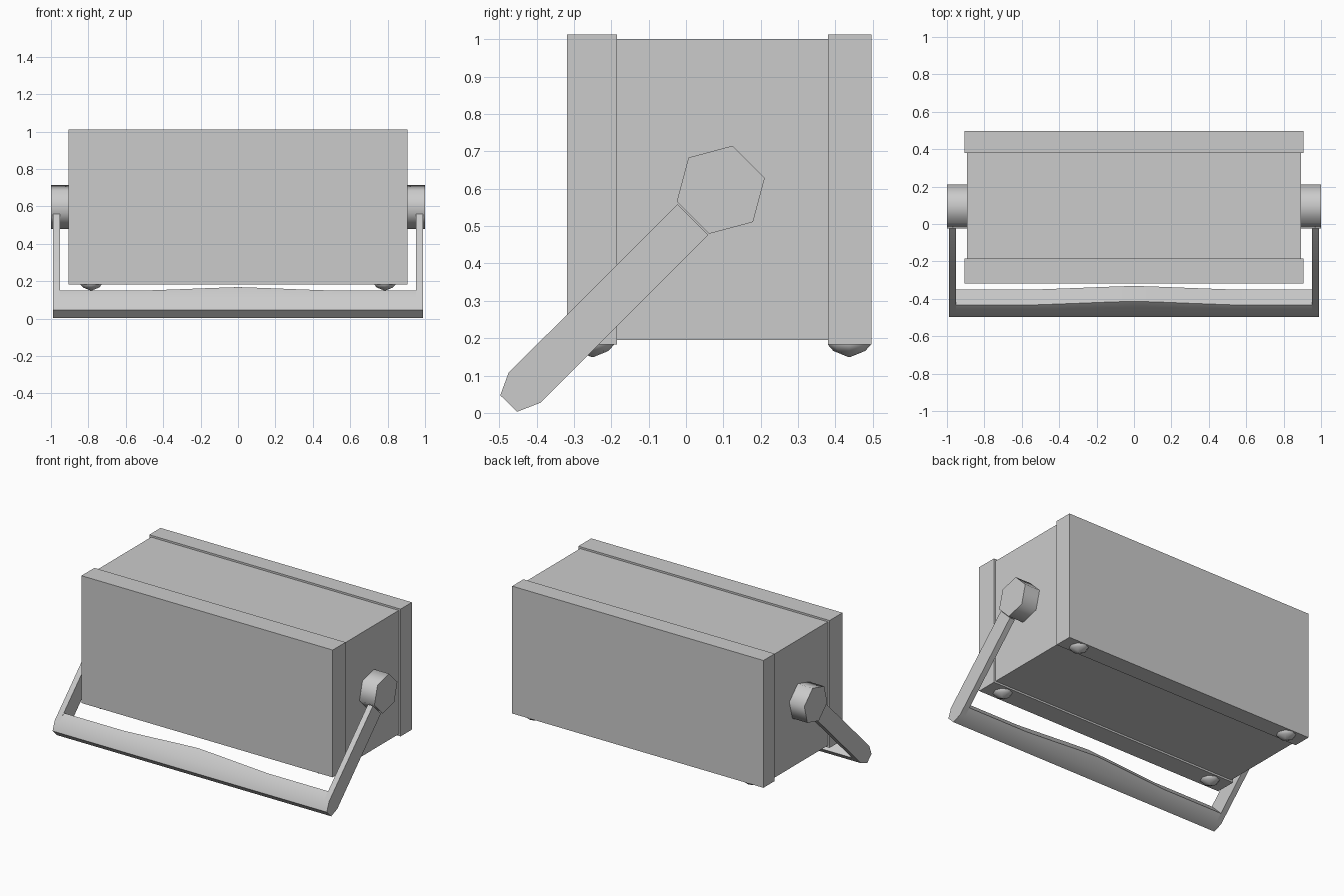
import bpy, bmesh, math
from mathutils import Matrix, Vector

if "Cube" in bpy.data.objects:
    bpy.data.objects.remove(bpy.data.objects["Cube"])


def finish(name, bm, smooth=0):
    bmesh.ops.remove_doubles(bm, verts=bm.verts[:], dist=0.0005)
    bmesh.ops.recalc_face_normals(bm, faces=bm.faces[:])
    mesh = bpy.data.meshes.new(name)
    bm.to_mesh(mesh)
    bm.free()
    obj = bpy.data.objects.new(name, mesh)
    bpy.context.collection.objects.link(obj)
    if smooth:
        bpy.ops.object.select_all(action='DESELECT')
        obj.select_set(True)
        bpy.context.view_layer.objects.active = obj
        bpy.ops.object.shade_smooth_by_angle(angle=math.radians(smooth))
    return obj


def loft(name, rings, smooth=0):
    bm = bmesh.new()
    loops = [[bm.verts.new(p) for p in ring] for ring in rings]
    for a, b in zip(loops, loops[1:]):
        for i in range(len(a)):
            j = (i + 1) % len(a)
            bm.faces.new((a[i], a[j], b[j], b[i]))
    bm.faces.new(loops[0])
    bm.faces.new(loops[-1])
    return finish(name, bm, smooth)


def box(name, half_x, y0, y1, z0, z1):
    bm = bmesh.new()
    bmesh.ops.create_cube(bm, size=1, matrix=Matrix.Translation((0, (y0 + y1) / 2, (z0 + z1) / 2))
                          @ Matrix.Diagonal((2 * half_x, y1 - y0, z1 - z0, 1)))
    return finish(name, bm)


# Instrument case: body with slightly larger front and back frames
box("case_body", 0.892, -0.185, 0.38, 0.195, 1.0)
box("front_frame", 0.905, -0.318, -0.185, 0.183, 1.012)
box("back_frame", 0.905, 0.38, 0.496, 0.183, 1.012)

# Hexagonal pivots on both sides
for side, label in ((-1, "left"), (1, "right")):
    rings = [[(side * x, 0.093 + 0.122 * math.cos(math.radians(15 + 60 * k)),
               0.597 + 0.122 * math.sin(math.radians(15 + 60 * k))) for k in range(6)]
             for x in (0.89, 1.0)]
    loft(label + "_handle_pivot", rings, 65)

# Carrying handle: one section lofted along x, its inner edge raised at the arms
outer = [(-0.475, 0.107), (-0.497, 0.047), (-0.452, 0.003), (-0.39, 0.027)]
inner = [(-0.35, 0.067), (-0.432, 0.149)]
ARM = 0.409  # arm length along each of y and z
half = [(0.988, ARM), (0.952, ARM), (0.952, 0), (0.52, 0), (0.3, 0.008), (0.15, 0.014)]
stations = [(-x, r) for x, r in half] + [(0, 0.019)] + half[::-1]
loft("carrying_handle",
     [[(x, y, z) for y, z in outer] + [(x, y + r, z + r) for y, z in inner]
      for x, r in stations], 65)

# Domed feet under the frames
for x, xn in ((-0.785, "left"), (0.785, "right")):
    for y, yn in ((-0.25, "front"), (0.437, "back")):
        rings = [[(x + r * math.cos(k * math.pi / 4), y + r * math.sin(k * math.pi / 4), z)
                  for k in range(8)]
                 for r, z in ((0.057, 0.19), (0.057, 0.182), (0.043, 0.166), (0.004, 0.15))]
        loft(f"{yn}_{xn}_foot", rings, 60)
